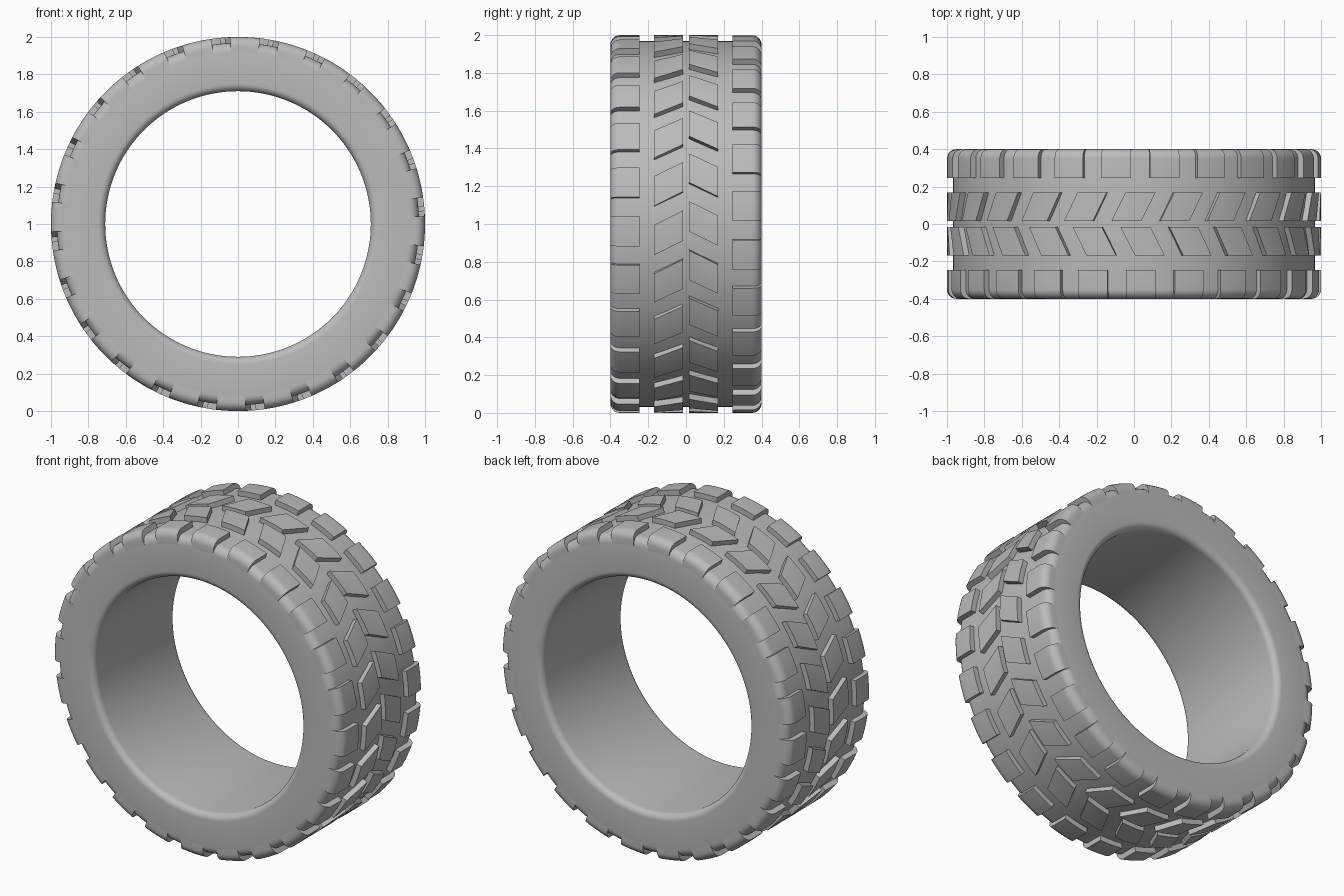
import bpy, bmesh, math
from math import sin, cos, radians, pi

if "Cube" in bpy.data.objects:
    bpy.data.objects.remove(bpy.data.objects["Cube"])

COUNT = 24            # tread blocks per row
CORE_R, TREAD_R = 0.968, 1.0
HALF_W, INNER_R = 0.40, 0.71

rubber = bpy.data.materials.new("grey rubber")
rubber.diffuse_color = (0.5, 0.5, 0.5, 1)
rubber.use_nodes = True
rubber.node_tree.nodes["Principled BSDF"].inputs["Base Color"].default_value = rubber.diffuse_color


def arc(cy, cr, rad, a0, a1, n=6):
    """Points (y, radius) on a rounded corner."""
    return [(cy + rad * cos(radians(a0 + (a1 - a0) * i / n)),
             cr + rad * sin(radians(a0 + (a1 - a0) * i / n))) for i in range(n + 1)]


def polar(y, r, a):
    return (r * cos(a), y, 1 + r * sin(a))


def finish(bm, name, angle):
    bmesh.ops.recalc_face_normals(bm, faces=bm.faces)
    me = bpy.data.meshes.new(name)
    bm.to_mesh(me)
    bm.free()
    me.materials.append(rubber)
    ob = bpy.data.objects.new(name, me)
    bpy.context.collection.objects.link(ob)
    bpy.ops.object.select_all(action='DESELECT')
    ob.select_set(True)
    bpy.context.view_layer.objects.active = ob
    bpy.ops.object.shade_smooth_by_angle(angle=radians(angle))


# Tyre body: rounded cross-section swept around the axle
half = arc(HALF_W - 0.05, CORE_R - 0.05, 0.05, 90, 0) + \
    arc(HALF_W - 0.04, INNER_R + 0.04, 0.04, 0, -90)
section = half + [(-y, r) for y, r in reversed(half)]
SEG = 144
bm = bmesh.new()
rings = [[bm.verts.new(polar(y, r, 2 * pi * i / SEG)) for y, r in section] for i in range(SEG)]
for i in range(SEG):
    a, b = rings[i], rings[(i + 1) % SEG]
    for j in range(len(section)):
        k = (j + 1) % len(section)
        bm.faces.new((a[j], a[k], b[k], b[j]))
finish(bm, "tyre_body", 40)


def tread_row(name, profile, start, slant=0.0, span=9.2, steps=6):
    """Ring of blocks; start is the lower edge in degrees, slant is degrees per unit of y."""
    bm = bmesh.new()
    for n in range(COUNT):
        cuts = []
        for s in range(steps + 1):
            base = start + n * 360 / COUNT + span * s / steps
            cuts.append([bm.verts.new(polar(y, r, radians(base + slant * y))) for y, r in profile])
        for a, b in zip(cuts, cuts[1:]):
            for j in range(len(profile)):
                k = (j + 1) % len(profile)
                bm.faces.new((a[j], a[k], b[k], b[j]))
        bm.faces.new(cuts[0])
        bm.faces.new(cuts[-1])
    finish(bm, name, 30)


# Shoulder blocks wrap over the rounded edge of the body
shoulder = [(0.245, 0.94), (0.245, TREAD_R)] + \
    arc(HALF_W - 0.05, TREAD_R - 0.05, 0.05, 90, 0) + [(HALF_W, 0.915), (0.36, 0.915)]
tread_row("back_shoulder_blocks", shoulder, 0.9)
tread_row("front_shoulder_blocks", [(-y, r) for y, r in shoulder], 8.2)

# Slanted centre blocks forming a chevron
centre = [(0.017, 0.95), (0.017, TREAD_R), (0.169, TREAD_R), (0.169, 0.95)]
tread_row("back_centre_blocks", centre, 13.2, slant=-28.5)
tread_row("front_centre_blocks", [(-y, r) for y, r in centre], 10.4, slant=29.0)
